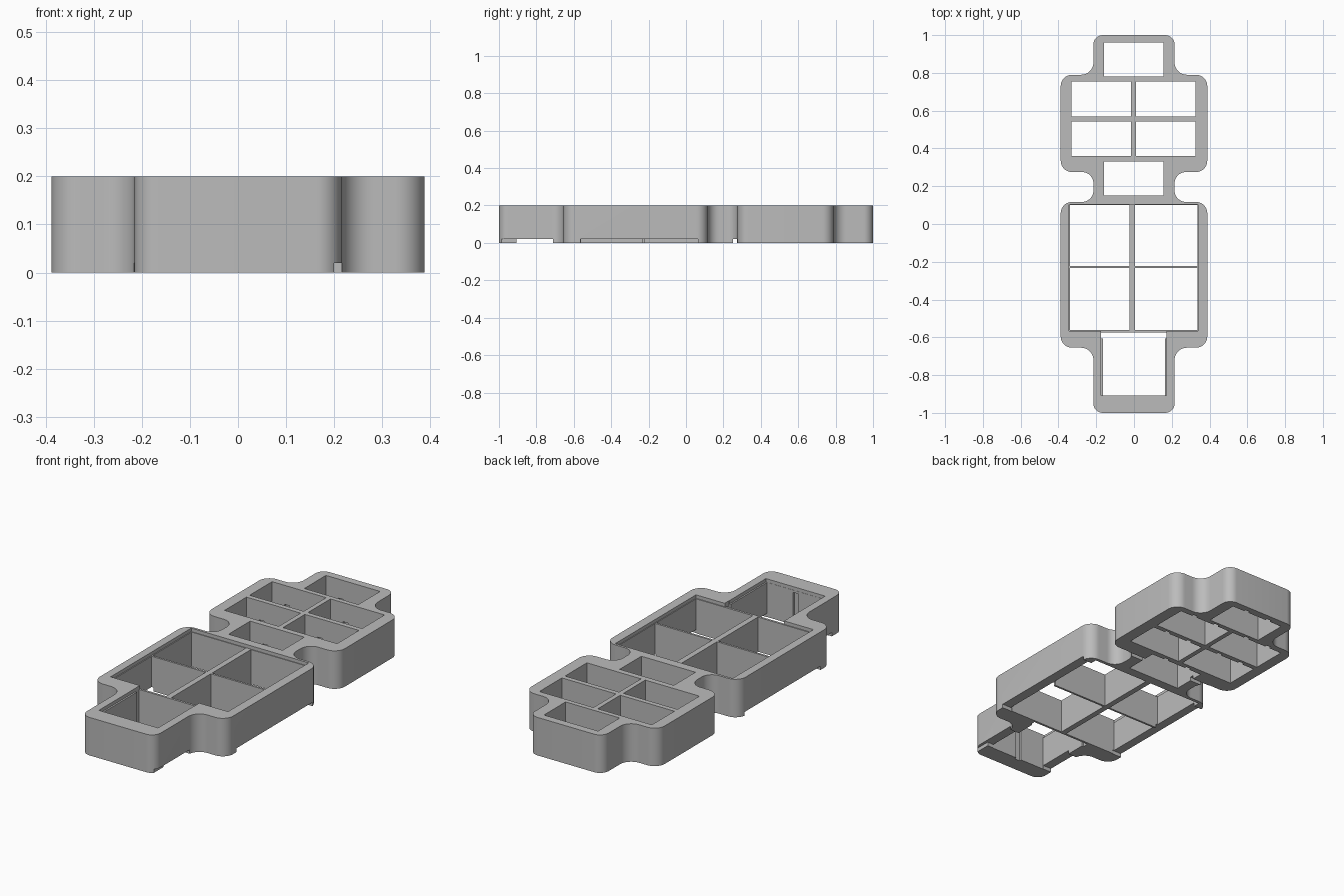
import bpy
import bmesh
import math
from mathutils import Vector

old = bpy.data.objects.get("Cube")
if old:
    bpy.data.objects.remove(old, do_unlink=True)

HEIGHT = 0.2

grey = bpy.data.materials.new("plain_grey")
grey.use_nodes = True
colour = (0.5, 0.5, 0.5, 1)
grey.diffuse_color = colour
grey.node_tree.nodes["Principled BSDF"].inputs["Base Color"].default_value = colour


def add_mesh(name, bm):
    mesh = bpy.data.meshes.new(name)
    bm.to_mesh(mesh)
    bm.free()
    obj = bpy.data.objects.new(name, mesh)
    bpy.context.collection.objects.link(obj)
    return obj


def rounded(corners, steps=10):
    """Fillet every corner (x, y, radius) of a right-angled outline."""
    points = []
    for i, (x, y, r) in enumerate(corners):
        p = Vector((x, y))
        a = (Vector(corners[i - 1][:2]) - p).normalized()
        b = (Vector(corners[(i + 1) % len(corners)][:2]) - p).normalized()
        centre = p + (a + b) * r
        for k in range(steps + 1):
            t = k / steps * math.pi / 2
            points.append(centre - b * r * math.cos(t) - a * r * math.sin(t))
    return points


# Stepped outer outline, mirrored across x
half = [(0.215, -1, 0.05), (0.215, -0.655, 0.065), (0.388, -0.655, 0.06),
        (0.388, 0.117, 0.06), (0.215, 0.117, 0.06), (0.215, 0.275, 0.06),
        (0.388, 0.275, 0.06), (0.388, 0.79, 0.06), (0.215, 0.79, 0.065),
        (0.215, 1, 0.05)]
outline = rounded(half + [(-x, y, r) for x, y, r in reversed(half)])
bm = bmesh.new()
face = bm.faces.new([bm.verts.new((p.x, p.y, 0)) for p in outline])
top = bmesh.ops.extrude_face_region(bm, geom=[face])
bmesh.ops.translate(bm, vec=(0, 0, HEIGHT),
                    verts=[v for v in top["geom"] if isinstance(v, bmesh.types.BMVert)])
bmesh.ops.recalc_face_normals(bm, faces=bm.faces)
tray = add_mesh("compartment_tray", bm)
tray.data.materials.append(grey)
bpy.context.view_layer.objects.active = tray
tray.select_set(True)


def cut(x0, x1, y0, y1, z0=-0.1, z1=0.3):
    """Remove a box from the tray."""
    b = bmesh.new()
    bmesh.ops.create_cube(b, size=1)
    bmesh.ops.scale(b, vec=(x1 - x0, y1 - y0, z1 - z0), verts=b.verts)
    bmesh.ops.translate(b, vec=((x0 + x1) / 2, (y0 + y1) / 2, (z0 + z1) / 2), verts=b.verts)
    cutter = add_mesh("cutter", b)
    cutter.hide_render = True
    cutter.data.materials.append(grey)
    mod = tray.modifiers.new("cut", 'BOOLEAN')
    mod.operation = 'DIFFERENCE'
    mod.solver = 'EXACT'
    mod.object = cutter
    bpy.ops.object.modifier_apply(modifier=mod.name)
    bpy.data.objects.remove(cutter, do_unlink=True)


# Small compartments, each with two clip recesses in its back wall
small = [(-0.16, 0.155, 0.78, 0.96), (-0.16, 0.155, 0.15, 0.33)]
for x0, x1 in ((-0.33, -0.015), (0.01, 0.325)):
    for y0, y1 in ((0.36, 0.542), (0.568, 0.755)):
        small.append((x0, x1, y0, y1))
for x0, x1, y0, y1 in small:
    cut(x0, x1, y0, y1)
    for offset in (-0.07, 0.07):
        mid = (x0 + x1) / 2 + offset
        cut(mid - 0.015, mid + 0.015, y1 - 0.01, y1 + 0.012, -0.1, 0.1)

# Large compartments
for x0, x1 in ((-0.34, -0.025), (0.005, 0.335)):
    for y0, y1 in ((-0.562, -0.233), (-0.222, 0.1)):
        cut(x0, x1, y0, y1)

# End compartment with ledges and a wall groove
cut(-0.165, 0.163, -0.908, -0.575)
cut(-0.175, 0.172, -0.605, -0.574)
cut(-0.02, 0.012, -0.92, -0.9, -0.1, 0.17)

# Shallow recess that lowers the thin dividers
cut(-0.345, 0.339, -0.567, 0.104, 0.182)
cut(-0.174, 0.171, -0.909, -0.56, 0.182)

# Low openings under the side walls
SLOT = 0.02
cut(-0.5, 0.5, -0.906, -0.71, -0.1, SLOT)
cut(0.2, 0.3, -1.1, -0.9, -0.1, SLOT)
cut(-0.5, 0.5, 0.25, 0.272, -0.1, SLOT)
for x0, x1 in ((-0.5, -0.33), (0.33, 0.5)):
    cut(x0, x1, -0.565, 0.065, -0.1, SLOT)

# Smooth rounded walls with crisp edges
bpy.ops.object.shade_smooth_by_angle(angle=math.radians(30))
